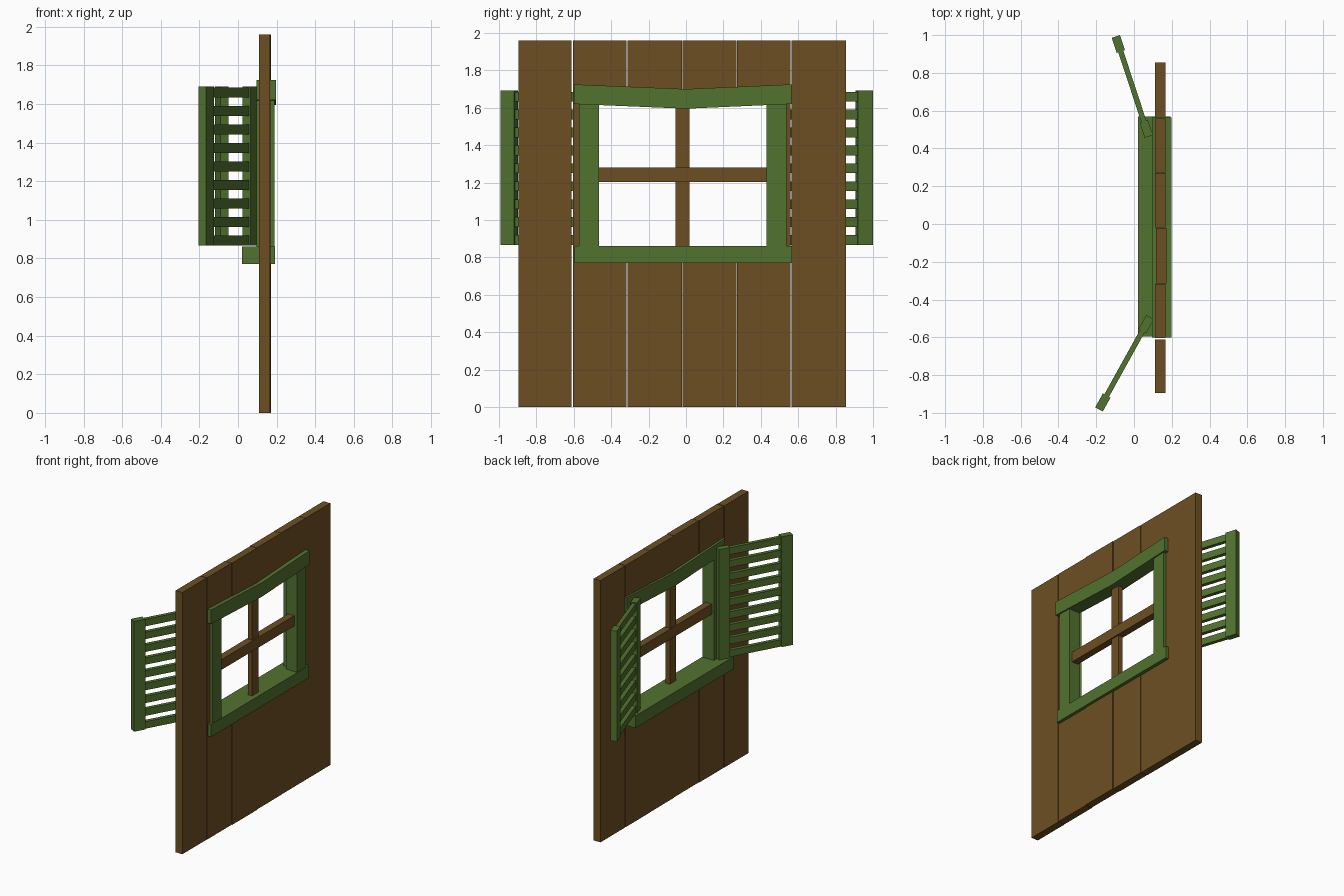
import bpy, bmesh, math
from mathutils import Matrix, Vector

if "Cube" in bpy.data.objects:
    bpy.data.objects.remove(bpy.data.objects["Cube"])


def material(name, rgb):
    m = bpy.data.materials.new(name)
    m.diffuse_color = (*rgb, 1)
    m.use_nodes = True
    m.node_tree.nodes["Principled BSDF"].inputs["Base Color"].default_value = m.diffuse_color
    return m


BROWN = material("brown_wood", (0.155, 0.078, 0.017))
GREEN = material("green_paint", (0.085, 0.170, 0.029))


def finish(name, bm, mat):
    bmesh.ops.recalc_face_normals(bm, faces=bm.faces)
    me = bpy.data.meshes.new(name)
    bm.to_mesh(me)
    bm.free()
    me.materials.append(mat)
    ob = bpy.data.objects.new(name, me)
    bpy.context.collection.objects.link(ob)
    return ob


def add_box(bm, lo, hi, matrix=Matrix()):
    lo, hi = Vector(lo), Vector(hi)
    size = hi - lo
    m = matrix @ Matrix.Translation((lo + hi) / 2) @ Matrix.Diagonal((*size, 1))
    bmesh.ops.create_cube(bm, size=1, matrix=m)


def box(name, lo, hi, mat):
    bm = bmesh.new()
    add_box(bm, lo, hi)
    return finish(name, bm, mat)


def profile(name, yz, x0, x1, mat):
    """Outline in the yz plane, extruded along x."""
    bm = bmesh.new()
    face = bm.faces.new([bm.verts.new((x0, y, z)) for y, z in yz])
    ext = bmesh.ops.extrude_face_region(bm, geom=[face])["geom"]
    bmesh.ops.translate(bm, vec=(x1 - x0, 0, 0),
                        verts=[v for v in ext if isinstance(v, bmesh.types.BMVert)])
    return finish(name, bm, mat)


# Plank wall with a window opening across the four middle planks
TOP, Z0, Z1 = 1.96, 0.82, 1.65
OPEN_L, OPEN_R = -0.572, 0.535
box("plank_left_outer", (0.11, -0.895, 0), (0.166, -0.611, TOP), BROWN)
box("plank_right_outer", (0.11, 0.563, 0), (0.166, 0.855, TOP), BROWN)
for name, a, b, edge, x in (("plank_left_inner", -0.604, -0.317, OPEN_L, 0.112),
                            ("plank_right_inner", 0.559, 0.272, OPEN_R, 0.11)):
    profile(name, [(a, 0), (b, 0), (b, Z0), (edge, Z0), (edge, Z1),
                   (b, Z1), (b, TOP), (a, TOP)], x, x + 0.056, BROWN)
for side, a, b, x in (("left", -0.314, -0.022, 0.116), ("right", -0.018, 0.269, 0.112)):
    box(f"plank_{side}_middle_lower", (x, a, 0), (x + 0.056, b, Z0), BROWN)
    box(f"plank_{side}_middle_upper", (x, a, Z1), (x + 0.056, b, TOP), BROWN)

# Window frame: sill, jambs and a sagging lintel
box("window_sill", (0.02, -0.595, 0.77), (0.192, 0.568, 0.862), GREEN)
box("jamb_left", (0.095, -0.572, 0.862), (0.188, -0.465, 1.63), GREEN)
box("jamb_right", (0.095, 0.43, 0.862), (0.188, 0.537, 1.63), GREEN)
profile("lintel", [(-0.6, 1.62), (0, 1.595), (0.563, 1.62),
                   (0.563, 1.725), (0, 1.7), (-0.6, 1.725)], 0.095, 0.198, GREEN)

# Crossed glazing bars
box("glazing_bar_horizontal", (0.112, -0.47, 1.203), (0.165, 0.435, 1.28), BROWN)
box("glazing_bar_vertical", (0.12, -0.056, 0.855), (0.155, 0.02, 1.62), BROWN)

# Open louvred shutters; local +x runs from the hinge outwards
for side, hinge, end in (("left", (0.065, -0.53), (-0.165, -0.945)),
                         ("right", (0.065, 0.503), (-0.083, 0.953))):
    dx, dy = end[0] - hinge[0], end[1] - hinge[1]
    length = math.hypot(dx, dy)
    place = Matrix.Translation((*hinge, 0)) @ Matrix.Rotation(math.atan2(dy, dx), 4, 'Z')
    bm = bmesh.new()
    for c in (0, length):
        add_box(bm, (c - 0.042, -0.023, 0.866), (c + 0.042, 0.023, 1.692), place)
    for i in range(9):
        z = 0.893 + i * 0.0958
        add_box(bm, (0.03, -0.014, z - 0.026), (length - 0.03, 0.014, z + 0.026), place)
    finish(f"shutter_{side}", bm, GREEN)
